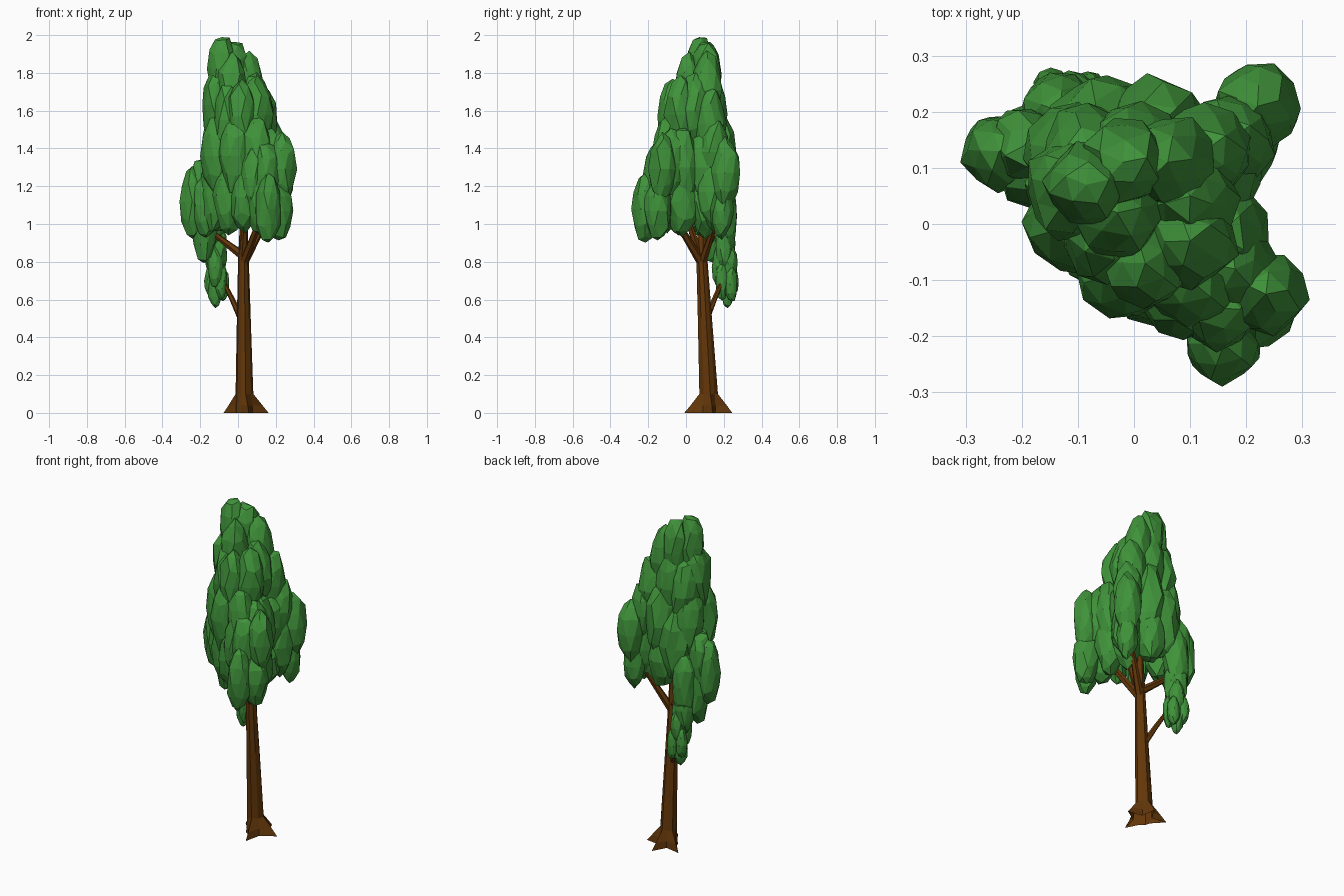
import bpy, bmesh, math, random
from mathutils import Vector

random.seed(4)


def material(name, rgb):
    m = bpy.data.materials.new(name)
    m.diffuse_color = (*rgb, 1)
    return m


BARK = material("brown bark", (0.125, 0.038, 0.003))
LEAF = material("green leaves", (0.05, 0.29, 0.042))


def finish(name, bm, mat):
    me = bpy.data.meshes.new(name)
    bm.to_mesh(me)
    bm.free()
    me.materials.append(mat)
    ob = bpy.data.objects.new(name, me)
    bpy.context.collection.objects.link(ob)


def skin(bm, rings):
    """Bridge equal-sized rings of points and cap the top."""
    rings = [[bm.verts.new(p) for p in r] for r in rings]
    n = len(rings[0])
    for a, b in zip(rings, rings[1:]):
        for i in range(n):
            j = (i + 1) % n
            bm.faces.new((a[i], a[j], b[j], b[i]))
    bm.faces.new(rings[-1])


def branch(name, points, r0, r1, sides=6):
    """Tapered tube along a path."""
    pts = [Vector(p) for p in points]
    q = (pts[-1] - pts[0]).to_track_quat('Z', 'Y')
    rings = []
    for k, p in enumerate(pts):
        r = r0 + (r1 - r0) * k / (len(pts) - 1)
        rings.append([p + q @ Vector((r * math.cos(t), r * math.sin(t), 0))
                      for t in (2 * math.pi * i / sides for i in range(sides))])
    bm = bmesh.new()
    skin(bm, rings)
    finish(name, bm, BARK)


# Trunk with four flared roots at uneven angles
ANGLES = [10, 45, 80, 115, 150, 180, 215, 250, 280, 325]
ROOTS = {10, 80, 150, 280}


def trunk_ring(x, y, z, r_root, r):
    return [(x + (r_root if a in ROOTS else r) * math.cos(math.radians(a)),
             y + (r_root if a in ROOTS else r) * math.sin(math.radians(a)), z)
            for a in ANGLES]


bm = bmesh.new()
skin(bm, [trunk_ring(0.035, 0.118, 0.0, 0.129, 0.052),
          trunk_ring(0.034, 0.12, 0.04, 0.097, 0.05),
          trunk_ring(0.032, 0.12, 0.1, 0.05, 0.045),
          trunk_ring(0.03, 0.10, 0.5, 0.038, 0.036),
          trunk_ring(0.028, 0.085, 0.8, 0.03, 0.028),
          trunk_ring(0.028, 0.085, 1.05, 0.018, 0.016)])
finish("trunk", bm, BARK)

# Branches
for i, (tip, low) in enumerate([((0.14, -0.09, 1.08), 0.79), ((-0.13, 0.15, 0.95), 0.83),
                                ((0.15, 0.16, 1.02), 0.79), ((0.04, 0.0, 1.05), 0.8)]):
    start = Vector((0.028, 0.085, low))
    end = Vector(tip)
    branch(f"upper_branch_{i + 1}", [start, start.lerp(end, 0.5), end], 0.024, 0.014)
branch("lower_branch", [(0.02, 0.105, 0.49), (-0.03, 0.15, 0.6), (-0.09, 0.2, 0.72)], 0.018, 0.01)

# Foliage clumps: x, y, z, radius, half height
CROWN = [(-0.085, 0.07, 1.82, .075, .185), (-0.02, 0.11, 1.79, .08, .19),
         (0.06, 0.11, 1.71, .085, .20), (-0.11, 0.06, 1.63, .088, .21),
         (-0.03, 0.02, 1.70, .085, .20), (0.02, -0.07, 1.57, .08, .19),
         (0.10, -0.03, 1.58, .085, .20), (0.10, 0.05, 1.6, .085, .20),
         (0.125, 0.13, 1.53, .085, .20), (0.0, 0.13, 1.58, .09, .22),
         (-0.05, -0.02, 1.55, .085, .20), (-0.08, 0.13, 1.55, .085, .20)]
MIDDLE = [(-0.11, 0.13, 1.38, .09, .22), (-0.10, 0.0, 1.36, .095, .22),
          (-0.01, -0.085, 1.36, .09, .22), (0.10, -0.10, 1.36, .09, .22),
          (0.15, -0.02, 1.30, .095, .22), (0.14, 0.10, 1.30, .095, .22),
          (0.04, 0.17, 1.36, .095, .23), (-0.06, 0.17, 1.25, .095, .23),
          (-0.12, 0.07, 1.15, .085, .21), (-0.05, -0.04, 1.15, .085, .20),
          (0.04, -0.10, 1.14, .085, .19), (0.12, -0.13, 1.13, .085, .20),
          (0.13, 0.10, 1.12, .085, .19), (0.03, 0.17, 1.15, .085, .19),
          (0.04, 0.04, 1.17, .085, .18), (0.15, -0.02, 1.12, .085, .18)]
SIDES = [(0.22, 0.21, 1.27, .078, .19), (0.21, 0.19, 1.07, .062, .15),
         (0.17, 0.15, 1.38, .08, .18), (0.18, 0.14, 1.17, .08, .20),
         (0.235, -0.125, 1.29, .074, .19), (0.18, -0.08, 1.32, .08, .19),
         (0.16, -0.215, 1.08, .07, .18), (0.15, -0.15, 1.26, .075, .18),
         (0.215, -0.15, 1.07, .075, .16), (0.08, -0.13, 1.24, .075, .18)]
LEFT = [(-0.24, 0.13, 1.12, .07, .20), (-0.195, 0.14, 1.16, .07, .19),
        (-0.18, 0.15, 0.99, .072, .20), (-0.13, 0.20, 1.04, .075, .20),
        (-0.17, 0.09, 1.10, .07, .18)]
TAIL = [(-0.14, 0.21, 0.90, .055, .15), (-0.10, 0.20, 0.87, .045, .13),
        (-0.145, 0.245, 0.70, .034, .09), (-0.09, 0.19, 0.70, .036, .10),
        (-0.08, 0.24, 0.68, .034, .10), (-0.12, 0.18, 0.77, .042, .12),
        (-0.12, 0.22, 0.66, .04, .10), (-0.11, 0.23, 0.79, .045, .11)]
GROUPS = {"crown_foliage": CROWN, "middle_foliage": MIDDLE, "right_foliage": SIDES,
          "left_foliage": LEFT, "hanging_foliage": TAIL}
ALL = [c for g in GROUPS.values() for c in g]


def buried(p, own):
    """True when a point lies deep inside another clump."""
    return any(c is not own and ((p.x - c[0]) / c[3]) ** 2 + ((p.y - c[1]) / c[3]) ** 2
               + ((p.z - c[2]) / c[4]) ** 2 < 0.72 for c in ALL)


for name, clumps in GROUPS.items():
    bm = bmesh.new()
    hidden = []
    for clump in clumps:
        x, y, z, r, h = clump
        new = bmesh.ops.create_icosphere(bm, subdivisions=2, radius=1)["verts"]
        spin = random.uniform(0, 6.28)
        c, s = math.cos(spin), math.sin(spin)
        for v in new:
            p = v.co * random.uniform(0.88, 1.08)
            v.co = (x + r * (c * p.x - s * p.y), y + r * (s * p.x + c * p.y),
                    min(z + h * p.z, 2.0))
        faces = {f for v in new for f in v.link_faces}
        hidden += [f for f in faces if all(buried(v.co, clump) for v in f.verts)]
    # Drop leaf faces that lie inside the canopy
    bmesh.ops.delete(bm, geom=hidden, context='FACES')
    finish(name, bm, LEAF)
